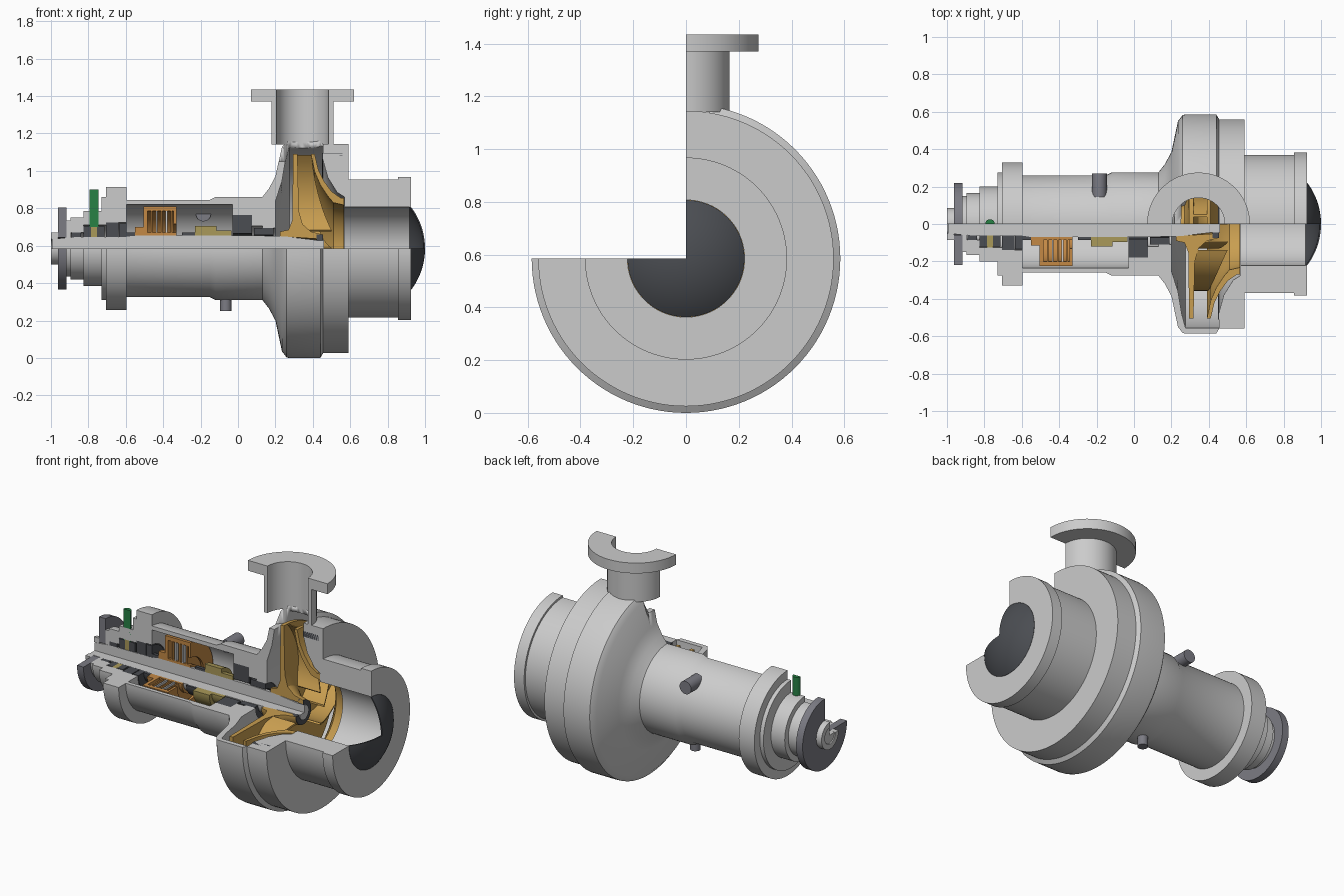
import bpy, bmesh, math
from mathutils import Matrix

if "Cube" in bpy.data.objects:
    bpy.data.objects.remove(bpy.data.objects["Cube"])

ZC = 0.585   # height of the pump axis
NX = 0.345   # x of the discharge nozzle axis


def material(name, rgb):
    m = bpy.data.materials.new(name)
    m.diffuse_color = (*rgb, 1)
    m.use_nodes = True
    m.node_tree.nodes["Principled BSDF"].inputs["Base Color"].default_value = m.diffuse_color
    return m


DARK = material("dark_metal", (0.07, 0.075, 0.085))
STEEL = material("bright_steel", (0.55, 0.55, 0.57))
GOLD = material("gold", (0.58, 0.34, 0.08))
COPPER = material("copper", (0.55, 0.25, 0.06))
BRASS = material("brass", (0.40, 0.32, 0.10))
GREEN = material("green", (0.02, 0.22, 0.06))
PIPE = material("pipe_grey", (0.20, 0.20, 0.23))


def finish(name, bm, mat=None):
    bmesh.ops.remove_doubles(bm, verts=bm.verts, dist=1e-5)
    bmesh.ops.recalc_face_normals(bm, faces=bm.faces)
    me = bpy.data.meshes.new(name)
    bm.to_mesh(me)
    bm.free()
    ob = bpy.data.objects.new(name, me)
    bpy.context.collection.objects.link(ob)
    if mat:
        me.materials.append(mat)
    bpy.ops.object.select_all(action='DESELECT')
    ob.select_set(True)
    bpy.context.view_layer.objects.active = ob
    bpy.ops.object.shade_smooth_by_angle(angle=math.radians(28))
    return ob


def around_x(a, r, t):
    return (a, r * math.cos(t), ZC + r * math.sin(t))


def revolve(name, profile, mat=None, place=around_x, start=180, end=450, n=84):
    """Sweep a closed (along, radius) profile part way round and cap both cut faces."""
    bm = bmesh.new()
    rings = []
    for i in range(n + 1):
        t = math.radians(start + (end - start) * i / n)
        rings.append([bm.verts.new(place(a, r, t)) for a, r in profile])
    k = len(profile)
    for p, q in zip(rings, rings[1:]):
        for j in range(k):
            bm.faces.new((p[j], p[(j + 1) % k], q[(j + 1) % k], q[j]))
    bm.faces.new(rings[0])
    bm.faces.new(rings[-1])
    return finish(name, bm, mat)


def ring(name, x0, x1, r0, r1, mat=None):
    return revolve(name, [(x0, r0), (x0, r1), (x1, r1), (x1, r0)], mat)


def upright(cx):
    return lambda a, r, t: (cx + r * math.cos(t), r * math.sin(t), a)


def cylinder(name, loc, radius, depth, axis='Z', mat=None):
    bm = bmesh.new()
    m = Matrix.Translation(loc)
    if axis == 'Y':
        m = m @ Matrix.Rotation(math.pi / 2, 4, 'X')
    bmesh.ops.create_cone(bm, cap_ends=True, segments=40, radius1=radius,
                          radius2=radius, depth=depth, matrix=m)
    return finish(name, bm, mat)


# Bearing frame, rear cap and front cover
revolve("bearing_frame", [(-.6, .26), (-.15, .26), (-.12, .275), (.13, .275), (.13, .12),
                          (.075, .12), (.075, .18), (-.03, .18), (-.03, .235), (-.6, .235)])
revolve("rear_cap", [(-.825, .2), (-.73, .2), (-.73, .275), (-.705, .275), (-.705, .33),
                     (-.597, .33), (-.597, .14), (-.705, .14), (-.705, .125), (-.825, .125)])
revolve("suction_cover", [(.455, .56), (.59, .56), (.59, .37), (.855, .37), (.855, .383),
                          (.925, .383), (.925, .222), (.57, .222), (.57, .275), (.53, .30),
                          (.48, .38), (.455, .47)])

# Volute with the discharge bore cut through its top
volute = revolve("volute_casing", [(.13, .275), (.165, .32), (.2, .385), (.235, .55), (.26, .583),
                                   (.275, .585), (.44, .585), (.455, .56), (.455, .555),
                                   (.275, .555), (.255, .48), (.235, .36), (.2, .25),
                                   (.2, .11), (.13, .11)])
cutter = cylinder("bore_cutter", (NX, 0, 1.2), .14, .3)
cutter.hide_render = True
mod = volute.modifiers.new("bore", 'BOOLEAN')
mod.operation, mod.object, mod.solver = 'DIFFERENCE', cutter, 'EXACT'
bpy.context.view_layer.objects.active = volute
bpy.ops.object.modifier_apply(modifier="bore")
bpy.data.objects.remove(cutter)

# Discharge nozzle, halved by the cut plane
revolve("discharge_nozzle", [(1.14, .14), (1.14, .165), (1.37, .165), (1.37, .275),
                             (1.435, .275), (1.435, .14)], None, upright(NX), 0, 180, 48)

# Domed suction closure
R = .366
dome = [(1 - R + R * math.cos(a), R * math.sin(a)) for a in [i * .65 / 12 for i in range(13)]]
revolve("suction_dome", dome + [(a - .008, r) for a, r in reversed(dome)], DARK)

# Shaft, coupling and shaft nut
revolve("shaft", [(-.995, 0), (-.995, .05), (-.9, .06), (-.6, .062), (-.55, .07), (.08, .07),
                  (.25, .065), (.42, .045), (.46, .045), (.46, 0)], STEEL)
ring("coupling_hub", -1, -.963, .052, .085)
ring("coupling_disc", -.963, -.918, .06, .22, PIPE)
ring("coupling_collar", -.918, -.893, .06, .15)
ring("end_ring", -.895, -.825, .085, .165)
ring("shaft_nut", .42, .455, .04, .075, DARK)

# Seals and bearings
for name, x0, x1, r0, r1, mat in [
        ("rear_seal", -.89, -.84, .06, .085, DARK),
        ("cap_seal_outer", -.825, -.785, .062, .12, DARK),
        ("oil_ring", -.785, -.755, .062, .125, BRASS),
        ("cap_seal_inner", -.755, -.715, .062, .12, DARK),
        ("rear_bearing", -.705, -.64, .062, .14, DARK),
        ("rear_bearing_inner", -.635, -.597, .062, .135, DARK),
        ("thrust_collar", -.595, -.55, .065, .085, DARK),
        ("sleeve_bearing", -.23, -.115, .07, .12, BRASS),
        ("sleeve_bearing_end", -.115, -.035, .07, .095, BRASS),
        ("sleeve_spacer", -.3, -.23, .07, .085, DARK),
        ("front_seal", -.03, .075, .08, .18, DARK),
        ("throat_bushing", .085, .19, .072, .11, DARK),
        ("cover_gasket", .45, .56, .475, .51, DARK)]:
    ring(name, x0, x1, r0, r1, mat)

# Thrust bearing housing with its stack of discs
revolve("thrust_housing", [(-.55, .07), (-.55, .115), (-.505, .115), (-.505, .225), (-.33, .225),
                           (-.33, .2), (-.485, .2), (-.485, .085), (-.33, .085), (-.33, .07)],
        COPPER)
for i in range(5):
    x = -.465 + i * .026
    ring(f"thrust_disc_{i + 1}", x, x + .009, .085, .205, STEEL if i % 2 else COPPER)
ring("thrust_end_plate", -.345, -.33, .13, .2, COPPER)

# Impeller: hub with back plate, front shroud and swept blades
revolve("impeller_back", [(.225, .065), (.225, .09), (.27, .1), (.29, .15), (.295, .505), (.318, .505),
                          (.325, .2), (.345, .13), (.39, .09), (.45, .075), (.45, .05)], GOLD)
revolve("impeller_shroud", [(.39, .505), (.41, .505), (.43, .42), (.46, .36), (.5, .305), (.55, .27),
                            (.568, .27), (.568, .232), (.51, .245), (.48, .28), (.44, .34),
                            (.41, .41)], GOLD)


def blade(name, t0, n=12, thick=.006):
    bm = bmesh.new()
    rows = []
    for i in range(n + 1):
        u = i / n
        r = .14 + .36 * u
        t = math.radians(t0 + 42 * u)
        x1 = .395 + .105 * (1 - u) ** 1.6
        d = thick / r
        rows.append([bm.verts.new(around_x(x, r, t + s)) for x, s in
                     ((.315, -d), (x1, -d), (x1, d), (.315, d))])
    for p, q in zip(rows, rows[1:]):
        for j in range(4):
            bm.faces.new((p[j], p[(j + 1) % 4], q[(j + 1) % 4], q[j]))
    bm.faces.new(rows[0])
    bm.faces.new(rows[-1])
    finish(name, bm, GOLD)


for i in range(6):
    blade(f"impeller_blade_{i + 1}", 183 + 44 * i)

# Oil fittings
revolve("oil_filler", [(.7, 0), (.7, .025), (.9, .025), (.9, 0)], GREEN, upright(-.77), 0, 180, 24)
cylinder("oil_side_pipe", (-.185, .208, .77), .04, .125, 'Y', PIPE)
cylinder("oil_drain", (-.065, 0, .295), .03, .09, 'Z', PIPE)
